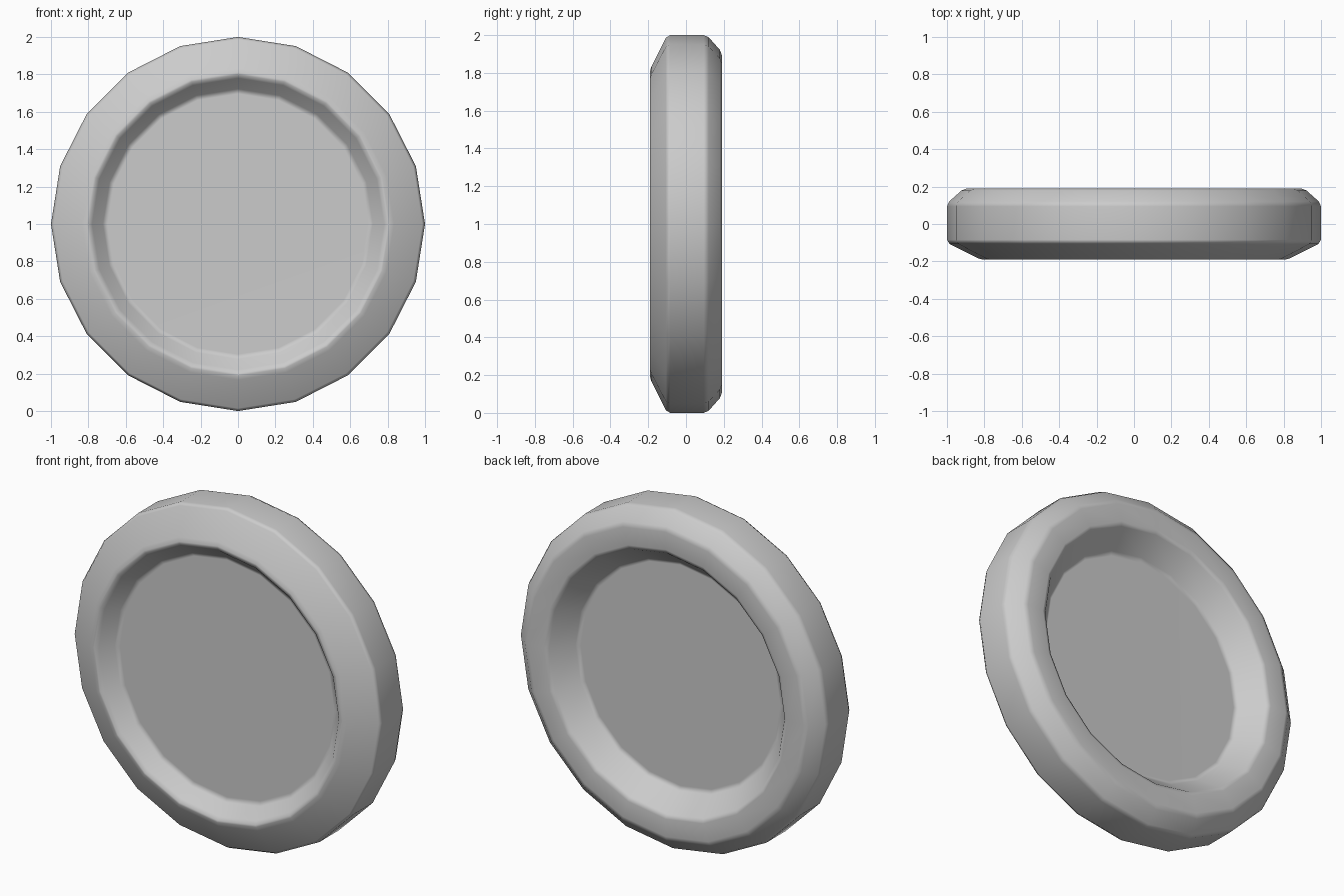
import bpy, bmesh, math
from mathutils import Vector

cube = bpy.data.objects.get("Cube")
if cube:
    bpy.data.objects.remove(cube, do_unlink=True)

SIDES = 20
EDGE = 0.016

# One flat grey for the whole part
grey = bpy.data.materials.new("light grey")
grey.use_nodes = True
colour = (0.6, 0.6, 0.6, 1)
grey.diffuse_color = colour
grey.node_tree.nodes["Principled BSDF"].inputs["Base Color"].default_value = colour

# Cross-section as (radius, depth), from front panel centre to back panel centre
corners = [Vector(p) for p in (
    (0, -0.10), (0.712, -0.10), (0.79, -0.19), (0.82, -0.19), (1.0, -0.10),
    (1.0, 0.11), (0.91, 0.19), (0.775, 0.19), (0.664, 0.05), (0, 0.05))]

# Trim every corner to a narrow bevel
profile = []
for before, corner, after in zip(corners, corners[1:], corners[2:]):
    for neighbour in (before, after):
        side = neighbour - corner
        profile.append(corner + side.normalized() * min(EDGE, side.length * 0.3))

bm = bmesh.new()
rings = []
for radius, depth in profile:
    ring = []
    for i in range(SIDES):
        a = math.tau * i / SIDES
        ring.append(bm.verts.new((radius * math.cos(a), depth, 1 + radius * math.sin(a))))
    rings.append(ring)

# Rim bands between neighbouring rings
for inner, outer in zip(rings, rings[1:]):
    for i in range(SIDES):
        j = (i + 1) % SIDES
        bm.faces.new((inner[i], inner[j], outer[j], outer[i]))

# Recessed panels
bm.faces.new(rings[0])
bm.faces.new(rings[-1])
bmesh.ops.recalc_face_normals(bm, faces=bm.faces)
for face in bm.faces:
    face.smooth = True

mesh = bpy.data.meshes.new("round_dish")
bm.to_mesh(mesh)
bm.free()
mesh.materials.append(grey)
dish = bpy.data.objects.new("round_dish", mesh)
bpy.context.collection.objects.link(dish)

# Keep the large faces flat while the edges blend softly
dish.modifiers.new("soft_edges", 'WEIGHTED_NORMAL')
